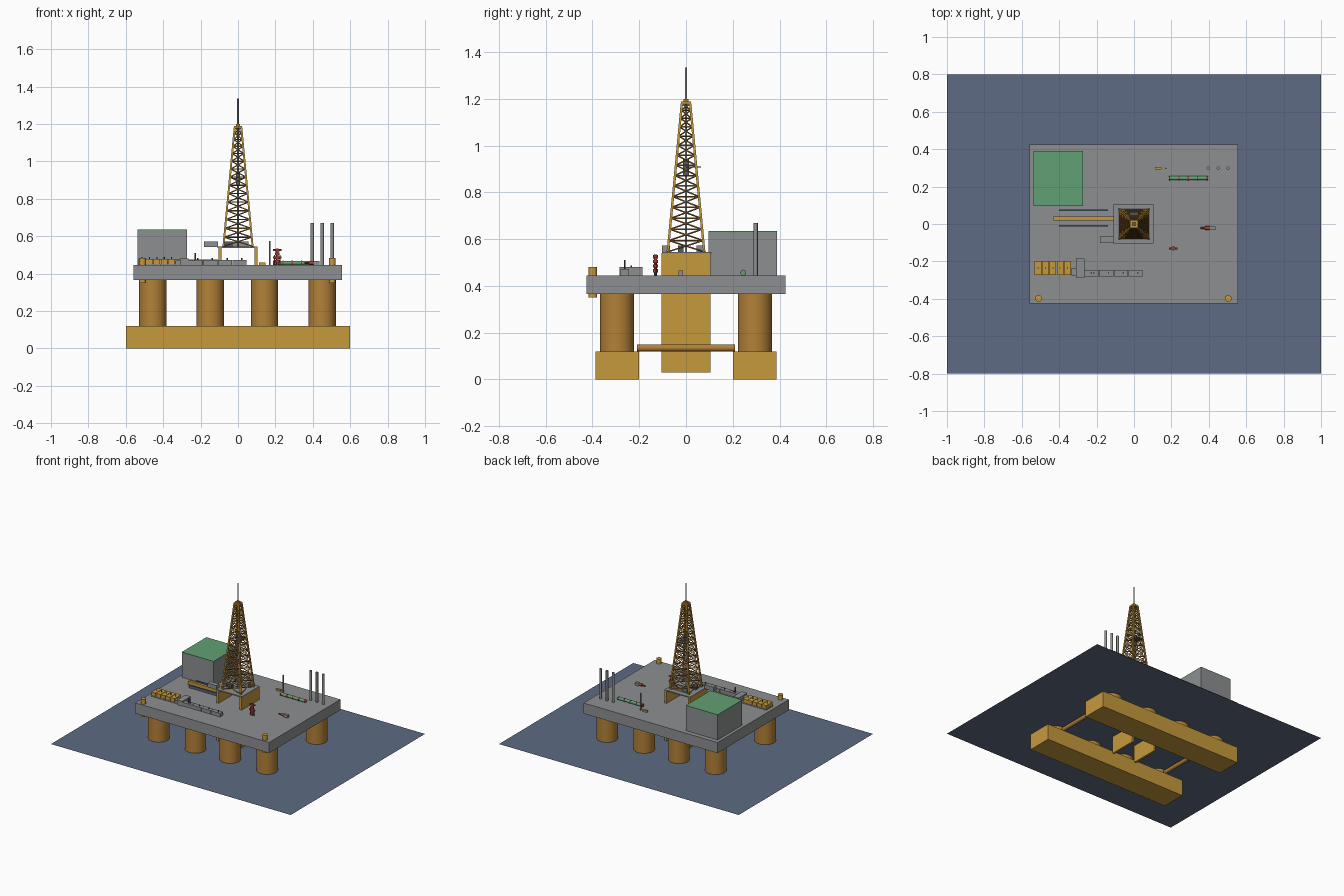
import bpy, bmesh, math
from mathutils import Vector

if "Cube" in bpy.data.objects:
    bpy.data.objects.remove(bpy.data.objects["Cube"])


def mat(name, rgb):
    m = bpy.data.materials.new(name)
    m.diffuse_color = (*rgb, 1)
    m.use_nodes = True
    m.node_tree.nodes["Principled BSDF"].inputs["Base Color"].default_value = m.diffuse_color
    return m


YELLOW = mat("yellow_paint", (0.56, 0.32, 0.046))
BROWN = mat("orange_brown", (0.45, 0.22, 0.04))
GREY = mat("deck_grey", (0.27, 0.275, 0.28))
DARK = mat("dark_steel", (0.09, 0.095, 0.1))
GREEN = mat("green_paint", (0.12, 0.35, 0.175))
RED = mat("red_paint", (0.42, 0.05, 0.035))
WATER = mat("sea_blue", (0.11, 0.145, 0.23))
BLUE = mat("pipe_blue", (0.10, 0.13, 0.24))


def finish(name, bm, m):
    mesh = bpy.data.meshes.new(name)
    bm.to_mesh(mesh)
    bm.free()
    mesh.materials.append(m)
    ob = bpy.data.objects.new(name, mesh)
    bpy.context.collection.objects.link(ob)
    return ob


def box(name, x, y, z, m):
    """Box from (min, max) ranges."""
    bm = bmesh.new()
    bmesh.ops.create_cube(bm, size=1)
    for v in bm.verts:
        v.co = [r[0] + (c + 0.5) * (r[1] - r[0]) for c, r in zip(v.co, (x, y, z))]
    return finish(name, bm, m)


def rod_into(bm, a, b, r, sides):
    a, b = Vector(a), Vector(b)
    d = b - a
    mx = d.to_track_quat('Z', 'Y').to_matrix().to_4x4()
    mx.translation = (a + b) / 2
    bmesh.ops.create_cone(bm, cap_ends=True, segments=sides, radius1=r, radius2=r,
                          depth=d.length, matrix=mx)


def rods(name, spans, r, m, sides=4):
    bm = bmesh.new()
    for a, b in spans:
        rod_into(bm, a, b, r, sides)
    ob = finish(name, bm, m)
    if sides > 8:
        bpy.ops.object.select_all(action='DESELECT')
        ob.select_set(True)
        bpy.context.view_layer.objects.active = ob
        bpy.ops.object.shade_smooth_by_angle(angle=math.radians(40))
    return ob


def upright(name, x, y, z0, z1, r, m, sides=16):
    return rods(name, [((x, y, z0), (x, y, z1))], r, m, sides)


# Sea surface
bm = bmesh.new()
bmesh.ops.create_grid(bm, x_segments=1, y_segments=1, size=1)
for v in bm.verts:
    v.co = (v.co.x, v.co.y * 0.8, 0.16)
finish("sea_surface", bm, WATER)

# Pontoons, columns and cross braces
for s in (-1, 1):
    box("pontoon", (-0.6, 0.6), sorted((s * 0.2, s * 0.387)), (0, 0.12), YELLOW)
    for x in (-0.455, -0.148, 0.142, 0.45):
        upright("column", x, s * 0.295, 0.12, 0.366, 0.073, BROWN, 40)
    rods("cross_brace", [((s * 0.455, -0.21, 0.135), (s * 0.455, 0.21, 0.135))], 0.015, BROWN, 16)

# Main deck and corner posts
box("deck", (-0.56, 0.557), (-0.425, 0.425), (0.365, 0.445), GREY)
for x in (-0.51, 0.504):
    upright("corner_post", x, -0.398, 0.35, 0.482, 0.018, YELLOW, 24)

# Drill floor carried on two tall side walls
for x in (-0.105, 0.088):
    box("moonpool_wall", (x, x + 0.016), (-0.105, 0.105), (0.03, 0.54), YELLOW)
box("drill_floor", (-0.109, 0.105), (-0.103, 0.108), (0.538, 0.546), GREY)
box("driller_cabin", (-0.182, -0.108), (-0.102, -0.068), (0.541, 0.572), GREY)
box("drawworks", (-0.055, 0.055), (0.045, 0.07), (0.546, 0.572), GREY)
box("floor_winch", (-0.075, -0.03), (-0.035, -0.01), (0.546, 0.572), DARK)

# Derrick lattice
Z0, Z1, BAYS = 0.546, 1.18, 15


def ring(t):
    h = 0.078 + (0.018 - 0.078) * t
    z = Z0 + (Z1 - Z0) * t
    return [(sx * h, sy * h, z) for sx, sy in ((-1, -1), (1, -1), (1, 1), (-1, 1))]


rods("derrick_legs", list(zip(ring(0), ring(1))), 0.007, YELLOW)
levels = [1 - (1 - i / BAYS) ** 1.15 for i in range(BAYS + 1)]
braces = []
for t0, t1 in zip(levels, levels[1:]):
    lo, hi = ring(t0), ring(t1)
    for i in range(4):
        j = (i + 1) % 4
        braces += [(lo[i], hi[j]), (lo[j], hi[i]), (hi[i], hi[j])]
rods("derrick_braces", braces, 0.0032, BROWN)
box("crown_block", (-0.022, 0.022), (-0.022, 0.022), (1.178, 1.19), YELLOW)
box("crown_cap", (-0.012, 0.012), (-0.01, 0.01), (1.19, 1.2), BROWN)
upright("drill_string", 0, 0, 0.546, 1.335, 0.005, GREY, 12)
box("travelling_block", (-0.012, 0.012), (-0.012, 0.012), (0.87, 0.94), DARK)
box("monkey_board", (-0.025, 0.025), (0.0, 0.065), (0.906, 0.911), DARK)

# Accommodation block with green roof
box("accommodation", (-0.537, -0.272), (0.097, 0.39), (0.445, 0.629), GREY)
box("accommodation_roof", (-0.537, -0.272), (0.097, 0.39), (0.629, 0.635), GREEN)

# Exhaust stacks
for x in (0.397, 0.45, 0.504):
    upright("exhaust_stack", x, 0.298, 0.445, 0.67, 0.009, GREY, 16)

# Catwalk and pipe racks
box("catwalk", (-0.43, -0.108), (0.02, 0.04), (0.445, 0.475), YELLOW)
for y in (0.073, -0.01):
    box("pipe_rack", (-0.4, -0.14), (y - 0.004, y + 0.004), (0.445, 0.465), BLUE)

# Row of yellow tanks with vents
box("tank_skid", (-0.533, -0.335), (-0.275, -0.195), (0.445, 0.452), GREY)
for i in range(5):
    x = -0.531 + i * 0.0395
    box("mud_tank", (x, x + 0.036), (-0.273, -0.197), (0.452, 0.478), YELLOW)
    upright("tank_vent", x + 0.018, -0.235, 0.478, 0.488, 0.003, DARK, 8)

# Grey process units
box("process_link", (-0.335, -0.31), (-0.275, -0.235), (0.445, 0.47), GREY)
box("process_house", (-0.31, -0.265), (-0.285, -0.185), (0.445, 0.481), GREY)
upright("process_mast", -0.228, -0.262, 0.47, 0.51, 0.004, DARK, 8)
for i in range(4):
    x = -0.265 + i * 0.0785
    box("process_unit", (x, x + 0.076), (-0.28, -0.245), (0.445, 0.472), GREY)
    upright("unit_vent", x + 0.05, -0.262, 0.472, 0.482, 0.004, DARK, 8)

# Red valve stack
upright("valve_stem", 0.21, -0.13, 0.445, 0.535, 0.006, DARK, 12)
for i in range(4):
    z = 0.458 + i * 0.02
    upright("valve_body", 0.21, -0.13, z, z + 0.014, 0.011, RED, 16)
    if i % 2:
        rods("valve_arm", [((0.187, -0.13, z + 0.007), (0.233, -0.13, z + 0.007))], 0.005, RED, 12)
for x in (0.195, 0.225):
    upright("valve_leg", x, -0.13, 0.445, 0.5, 0.003, RED, 8)

# Green pump skid with red flanges
rods("green_pipe_unit", [((0.19, 0.245, 0.457), (0.395, 0.245, 0.457))], 0.011, GREEN, 16)
for x in (0.19, 0.24, 0.29, 0.34, 0.39):
    rods("red_flange", [((x - 0.003, 0.245, 0.457), (x + 0.003, 0.245, 0.457))], 0.0125, RED, 16)

# Red and grey pump
rods("pump_shaft", [((0.355, -0.022, 0.456), (0.38, -0.022, 0.456))], 0.005, RED, 12)
rods("pump_body", [((0.38, -0.022, 0.457), (0.405, -0.022, 0.457))], 0.01, RED, 16)
box("pump_motor", (0.405, 0.435), (-0.033, -0.013), (0.445, 0.466), GREY)

# Small winch and mast at the back
box("small_winch", (0.113, 0.148), (0.292, 0.305), (0.445, 0.458), YELLOW)
upright("back_mast", 0.17, 0.297, 0.445, 0.575, 0.004, GREY, 12)
